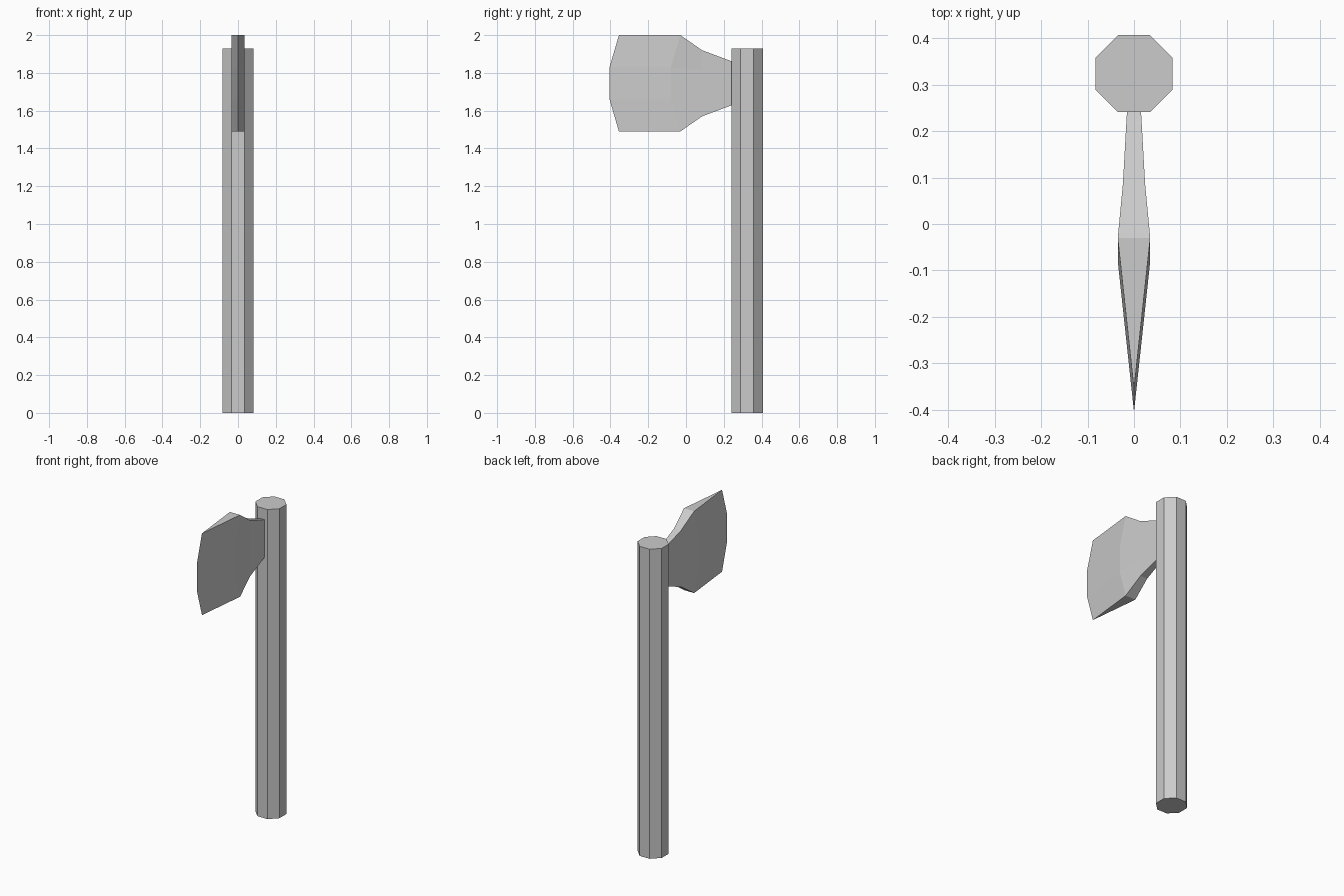
import bpy, bmesh
from math import pi

cube = bpy.data.objects.get("Cube")
if cube:
    bpy.data.objects.remove(cube)

grey = bpy.data.materials.new("plain grey")
grey.use_nodes = True
colour = (0.6, 0.6, 0.6, 1)
grey.diffuse_color = colour
grey.node_tree.nodes["Principled BSDF"].inputs["Base Color"].default_value = colour

# Handle: an eight-sided shaft with flats facing the axes
bpy.ops.mesh.primitive_cylinder_add(vertices=8, radius=0.09, depth=1.93,
                                    location=(0, 0.324, 0.965),
                                    rotation=(0, 0, pi / 8))
handle = bpy.context.object
handle.name = "handle"
handle.data.materials.append(grey)

# Blade: sections from cutting edge to socket, mirrored left-right and top-bottom
# (half width, outer y, outer height, inner y, inner height)
MID_Z = 1.745
sections = [
    (0.0, -0.355, 0.255, -0.405, 0.085),
    (0.035, -0.03, 0.255, -0.08, 0.085),
    (0.024, 0.085, 0.175, 0.085, 0.07),
    (0.015, 0.245, 0.115, 0.245, 0.05),
]
bm = bmesh.new()
rings = []
for w, yo, zo, yi, zi in sections:
    side = [(yo, zo), (yi, zi), (yi, -zi), (yo, -zo)]
    ring = [bm.verts.new((w, y, MID_Z + z)) for y, z in side]
    ring += [bm.verts.new((-w, y, MID_Z + z)) for y, z in reversed(side)]
    rings.append(ring)
for a, b in zip(rings, rings[1:]):
    for i in range(8):
        j = (i + 1) % 8
        bm.faces.new((a[i], a[j], b[j], b[i]))
bm.faces.new(rings[-1])

# Weld the two sides into one sharp edge
bmesh.ops.remove_doubles(bm, verts=bm.verts, dist=0.0005)
bmesh.ops.recalc_face_normals(bm, faces=bm.faces)
mesh = bpy.data.meshes.new("blade")
bm.to_mesh(mesh)
bm.free()
mesh.materials.append(grey)
blade = bpy.data.objects.new("blade", mesh)
bpy.context.collection.objects.link(blade)
